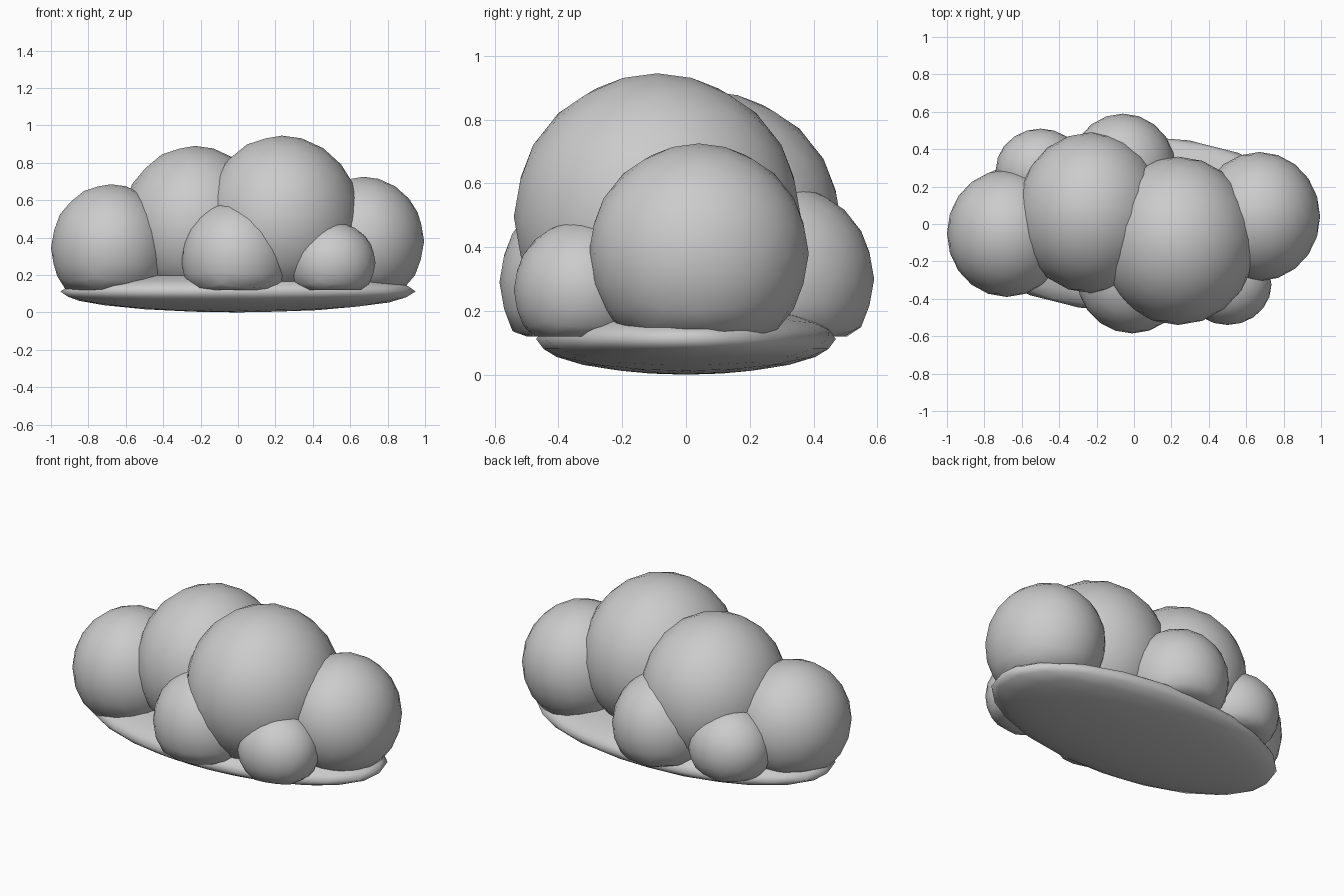
import bpy

# Remove the default cube
cube = bpy.data.objects.get("Cube")
if cube:
    bpy.data.objects.remove(cube, do_unlink=True)

# Single flat grey
GREY = (0.6, 0.6, 0.6, 1.0)
grey = bpy.data.materials.new("cloud_grey")
grey.use_nodes = True
grey.diffuse_color = GREY
grey.node_tree.nodes["Principled BSDF"].inputs["Base Color"].default_value = GREY

FLOOR = 0.12  # level at which the puffs are flattened


def puff(name, centre, radii, floor=None):
    """Smooth faceted ball, optionally flattened underneath."""
    bpy.ops.mesh.primitive_ico_sphere_add(subdivisions=3, radius=1)
    obj = bpy.context.object
    obj.name = obj.data.name = name
    for v in obj.data.vertices:
        v.co = [c + r * p for c, r, p in zip(centre, radii, v.co)]
        if floor is not None:
            v.co.z = max(v.co.z, floor)
    obj.data.materials.append(grey)
    bpy.ops.object.shade_smooth()
    return obj


# Flat base disc
puff("cloud_base", (0, 0, 0.112), (0.95, 0.47, 0.112))

# Main, end and small puffs: name, centre, radii
PUFFS = [
    ("large_puff_front", (0.235, -0.09, 0.495), (0.42, 0.45, 0.45)),
    ("large_puff_back", (-0.23, 0.06, 0.46), (0.395, 0.43, 0.43)),
    ("end_puff_a", (-0.68, -0.05, 0.345), (0.32, 0.34, 0.34)),
    ("end_puff_b", (0.67, 0.04, 0.38), (0.325, 0.345, 0.345)),
    ("middle_puff_front", (-0.01, -0.285, 0.29), (0.295, 0.3, 0.305)),
    ("middle_puff_back", (-0.06, 0.29, 0.3), (0.285, 0.3, 0.3)),
    ("small_puff_front", (0.5, -0.325, 0.265), (0.235, 0.215, 0.22)),
    ("small_puff_back", (-0.5, 0.285, 0.27), (0.24, 0.225, 0.225)),
]
for name, centre, radii in PUFFS:
    puff(name, centre, radii, FLOOR)
